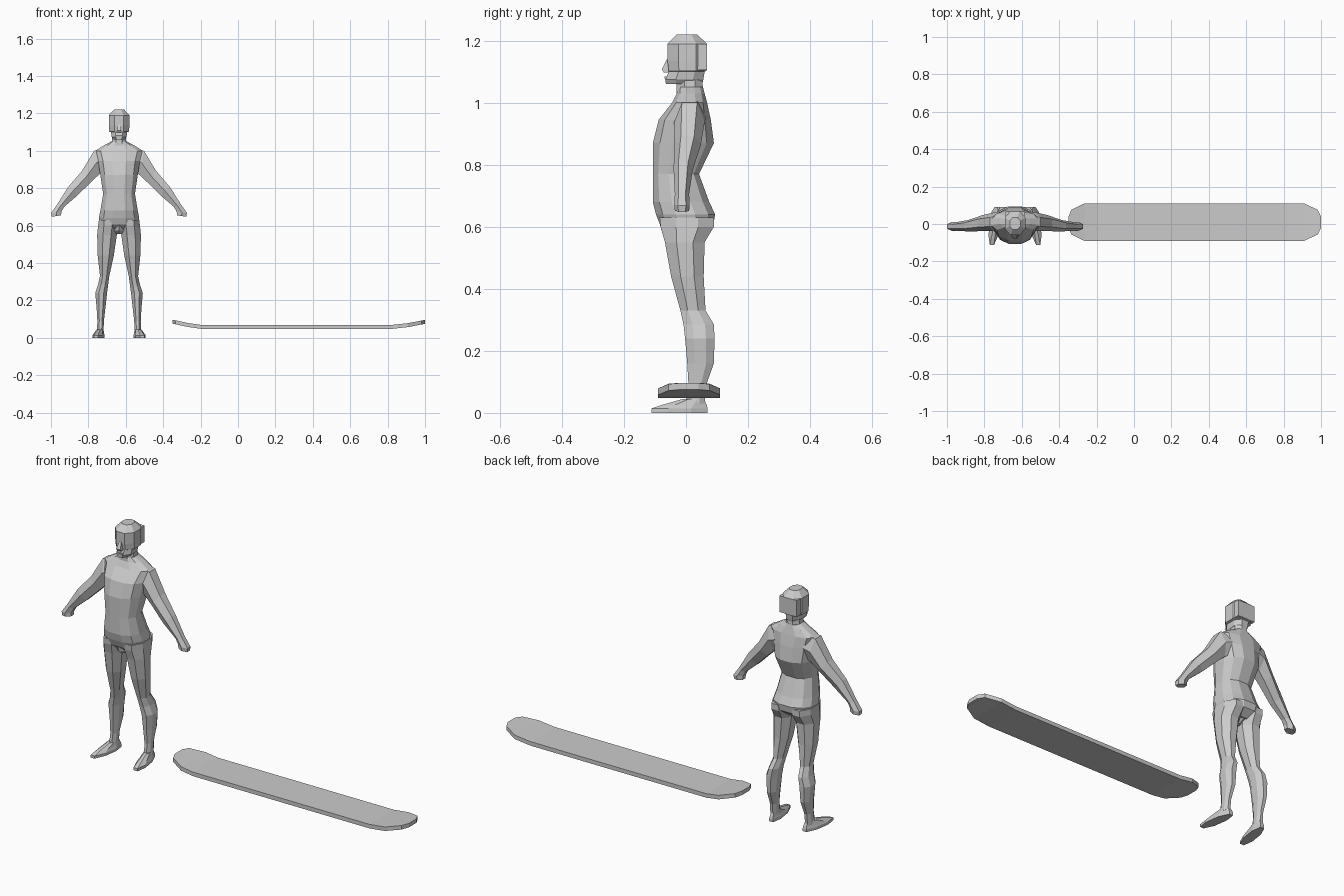
import bpy, bmesh, math

CX = -0.636  # figure centre line


def finish(name, bm):
    bmesh.ops.recalc_face_normals(bm, faces=bm.faces)
    me = bpy.data.meshes.new(name)
    bm.to_mesh(me)
    bm.free()
    ob = bpy.data.objects.new(name, me)
    bpy.context.collection.objects.link(ob)
    return ob


def skin(bm, rings):
    """Bridge equal rings of points and cap both ends."""
    rows = [[bm.verts.new(p) for p in r] for r in rings]
    n = len(rows[0])
    for a, b in zip(rows, rows[1:]):
        for i in range(n):
            j = (i + 1) % n
            bm.faces.new((a[i], a[j], b[j], b[i]))
    bm.faces.new(rows[0])
    bm.faces.new(rows[-1])


def tube(name, rings, n=8, side=1, power=1.0, skew=0.0):
    """Each ring: one edge (x, z), opposite edge (x, z), front y, back y."""
    ang = [math.tau * (i + 0.5) / n for i in range(n)]
    f = lambda v: math.copysign(abs(v) ** power, v)
    mu = max(f(math.cos(a)) for a in ang)
    mv = max(f(math.sin(a)) for a in ang)
    out = []
    for xa, za, xb, zb, y0, y1 in rings:
        row = []
        for a in ang:
            u, v = f(math.cos(a)) / mu, f(math.sin(a)) / mv
            x = (xa + xb) / 2 + u * (xa - xb) / 2 - v * (y1 - y0) / 2 * skew
            z = (za + zb) / 2 + u * (za - zb) / 2
            row.append((CX + side * x, (y0 + y1) / 2 + v * (y1 - y0) / 2, z))
        out.append(row)
    bm = bmesh.new()
    skin(bm, out)
    return finish(name, bm)


def level(rows):
    """Horizontal rings from (z, x0, x1, y0, y1)."""
    return [(x1, z, x0, z, y0, y1) for z, x0, x1, y0, y1 in rows]


def centred(rows):
    return level([(z, -w, w, y0, y1) for z, w, y0, y1 in rows])


# torso, shoulders and hips
tube("torso", centred([
    (0.575, 0.05, -0.05, 0.05), (0.605, 0.10, -0.083, 0.088),
    (0.64, 0.108, -0.097, 0.094), (0.68, 0.10, -0.107, 0.075),
    (0.77, 0.085, -0.107, 0.042), (0.87, 0.10, -0.107, 0.09),
    (0.945, 0.112, -0.088, 0.08), (1.0, 0.128, -0.045, 0.068),
    (1.03, 0.08, -0.03, 0.06), (1.05, 0.042, -0.028, 0.055)]), n=12, power=0.85)
tube("groin", centred([(0.555, 0.015, -0.05, 0.02), (0.575, 0.035, -0.075, 0.05),
                       (0.61, 0.035, -0.085, 0.05)]), n=6)

# neck and head
tube("neck", centred([(1.03, 0.04, -0.03, 0.055), (1.08, 0.036, -0.03, 0.053)]))
tube("head", centred([
    (1.06, 0.028, -0.065, 0.052), (1.075, 0.04, -0.066, 0.056),
    (1.10, 0.043, -0.056, 0.06), (1.103, 0.054, -0.056, 0.066),
    (1.135, 0.055, -0.06, 0.068), (1.19, 0.055, -0.06, 0.068),
    (1.22, 0.028, -0.03, 0.036)]), power=0.9)
tube("hair_back", centred([(1.105, 0.05, 0.02, 0.068), (1.19, 0.05, 0.02, 0.068)]), n=4)
tube("nose", centred([(1.098, 0.013, -0.072, -0.045), (1.108, 0.012, -0.078, -0.045),
                      (1.14, 0.006, -0.062, -0.045)]), n=4)
tube("lips", centred([(1.075, 0.016, -0.068, -0.045), (1.085, 0.016, -0.07, -0.045)]), n=4)

for side, tag in ((-1, "right"), (1, "left")):
    # arm tapering to a closed hand
    tube(tag + "_arm", [
        (0.085, 1.01, 0.08, 0.89, -0.025, 0.065),
        (0.134, 1.0, 0.105, 0.875, -0.038, 0.06),
        (0.198, 0.893, 0.148, 0.835, -0.038, 0.048),
        (0.272, 0.807, 0.222, 0.762, -0.04, 0.022),
        (0.332, 0.712, 0.294, 0.70, -0.036, 0.01),
        (0.363, 0.668, 0.308, 0.675, -0.038, 0.012),
        (0.36, 0.648, 0.31, 0.655, -0.036, 0.01)], n=6, side=side)
    # leg with knee and calf
    tube(tag + "_leg", level([
        (0.63, 0.015, 0.108, -0.085, 0.09), (0.60, 0.006, 0.112, -0.082, 0.09),
        (0.55, 0.012, 0.117, -0.068, 0.06), (0.44, 0.028, 0.114, -0.048, 0.057),
        (0.33, 0.052, 0.102, -0.018, 0.063), (0.285, 0.058, 0.112, -0.008, 0.09),
        (0.24, 0.064, 0.127, -0.003, 0.092), (0.16, 0.073, 0.12, 0.004, 0.09),
        (0.09, 0.081, 0.116, 0.008, 0.065), (0.03, 0.083, 0.118, 0.0, 0.06)]), side=side)
    # foot turned slightly outward
    tube(tag + "_foot", level([
        (0.0, 0.083, 0.137, -0.112, 0.07), (0.014, 0.083, 0.137, -0.112, 0.07),
        (0.025, 0.085, 0.13, -0.08, 0.067), (0.045, 0.085, 0.118, -0.01, 0.058)]),
        side=side, skew=0.15)

# board with rounded, upturned tips: (x, half width, underside z)
stations = [(-0.35, 0.03, 0.076), (-0.335, 0.066, 0.073), (-0.265, 0.1, 0.058),
            (-0.195, 0.1, 0.048), (0.82, 0.1, 0.048), (0.91, 0.1, 0.058),
            (0.982, 0.066, 0.072), (1.0, 0.03, 0.075)]
bm = bmesh.new()
skin(bm, [[(x, 0.01 - w, z), (x, 0.01 + w, z), (x, 0.01 + w, z + 0.021),
           (x, 0.01 - w, z + 0.021)] for x, w, z in stations])
finish("snow_board", bm)
